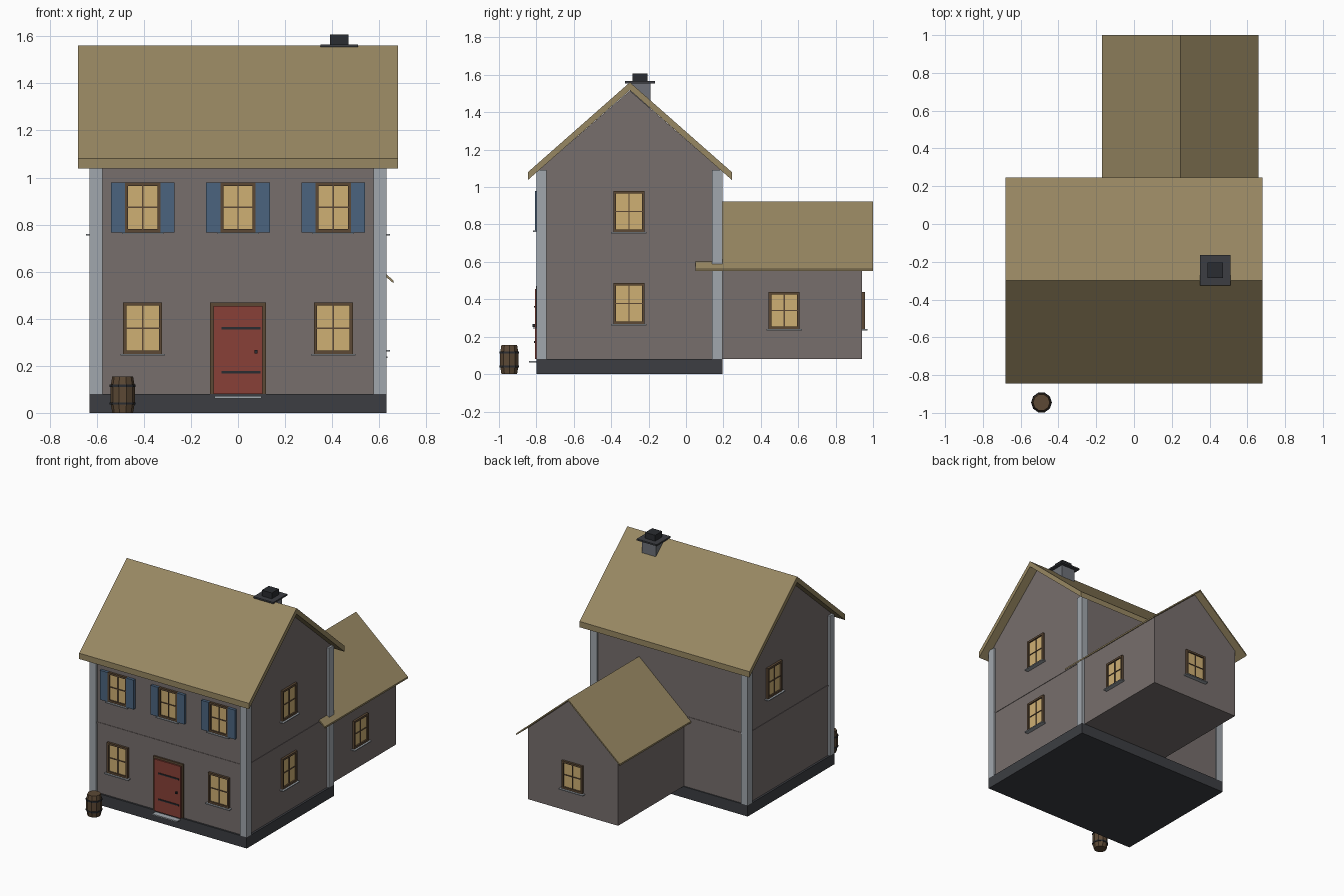
import bpy, bmesh, math
from mathutils import Matrix, Vector

if "Cube" in bpy.data.objects:
    bpy.data.objects.remove(bpy.data.objects["Cube"])


def mat(name, r, g, b):
    # display colour to linear
    m = bpy.data.materials.new(name)
    m.diffuse_color = [(c / 255) ** 2.2 for c in (r, g, b)] + [1]
    m.use_nodes = True
    m.node_tree.nodes["Principled BSDF"].inputs["Base Color"].default_value = m.diffuse_color
    return m


STONE = mat("dark_stone", 62, 64, 68)
WALL = mat("plaster", 118, 110, 108)
ROOF = mat("roof_tan", 150, 134, 98)
POST = mat("pale_stone", 160, 166, 172)
WOOD = mat("brown_wood", 92, 74, 56)
GLASS = mat("lit_glass", 205, 174, 115)
BLUE = mat("blue_paint", 76, 100, 126)
RED = mat("red_paint", 135, 66, 58)
IRON = mat("iron", 46, 48, 52)
BRICK = mat("chimney_grey", 110, 113, 120)


def finish(name, bm, material):
    bmesh.ops.recalc_face_normals(bm, faces=bm.faces)
    me = bpy.data.meshes.new(name)
    bm.to_mesh(me)
    bm.free()
    me.materials.append(material)
    ob = bpy.data.objects.new(name, me)
    bpy.context.collection.objects.link(ob)
    return ob


def boxes(name, material, *ranges, m=Matrix()):
    # each range is (x0, x1, y0, y1, z0, z1)
    bm = bmesh.new()
    for x0, x1, y0, y1, z0, z1 in ranges:
        c = Vector((x0 + x1, y0 + y1, z0 + z1)) / 2
        s = Matrix.Diagonal((x1 - x0, y1 - y0, z1 - z0, 1))
        bmesh.ops.create_cube(bm, size=1, matrix=m @ Matrix.Translation(c) @ s)
    return finish(name, bm, material)


def prism(name, material, profile, axis, a, b):
    # extrude a (horizontal, z) profile along x or y
    bm = bmesh.new()
    place = (lambda p, t: (t, p[0], p[1])) if axis == "x" else (lambda p, t: (p[0], t, p[1]))
    face = bm.faces.new([bm.verts.new(place(p, a)) for p in profile])
    ext = bmesh.ops.extrude_face_region(bm, geom=[face])
    move = Vector((b - a, 0, 0)) if axis == "x" else Vector((0, b - a, 0))
    bmesh.ops.translate(bm, vec=move, verts=[v for v in ext["geom"] if isinstance(v, bmesh.types.BMVert)])
    return finish(name, bm, material)


def gable(c, half, z0, z1, apex):
    return [(c - half, z0), (c + half, z0), (c + half, z1), (c, apex), (c - half, z1)]


def gable_roof(c, half, eave, ridge, t):
    return [(c - half, eave), (c, ridge), (c + half, eave),
            (c + half, eave - t), (c, ridge - t), (c - half, eave - t)]


# main house
CY = -0.30
boxes("foundation", STONE, (-0.63, 0.63, -0.80, 0.195, 0, 0.08))
prism("main_walls", WALL, gable(CY, 0.487, 0.08, 1.09, 1.515), "x", -0.615, 0.615)
prism("main_roof", ROOF, gable_roof(CY, 0.545, 1.08, 1.56, 0.042), "x", -0.68, 0.68)
boxes("corner_posts", POST, *[(x, x + 0.055, y, y + 0.055, 0.08, 1.09)
                              for x in (-0.63, 0.575) for y in (-0.80, 0.14)])
boxes("belt_course", WALL, (-0.618, 0.618, -0.79, 0.19, 0.58, 0.59))

# rear annex
AX = 0.245
prism("annex_walls", WALL, gable(AX, 0.36, 0.08, 0.597, 0.908), "y", 0.15, 0.94)
prism("annex_roof", ROOF, gable_roof(AX, 0.415, 0.563, 0.922, 0.012), "y", 0.05, 1.0)

# chimney
boxes("chimney_stack", BRICK, (0.375, 0.485, -0.30, -0.19, 1.38, 1.555))
boxes("chimney_cap", STONE, (0.35, 0.51, -0.325, -0.165, 1.555, 1.566))
boxes("chimney_pot", IRON, (0.39, 0.47, -0.285, -0.205, 1.566, 1.608))


def window(label, x, y, z, turn=0, w=0.083, h=0.11, shutters=False):
    # local frame faces -y, turned to suit its wall
    m = Matrix.Translation((x, y, z)) @ Matrix.Rotation(math.radians(turn), 4, "Z")
    b = 0.014
    boxes(label + "_frame", WOOD,
          (-w, -w + b, -0.016, 0.01, -h, h), (w - b, w, -0.016, 0.01, -h, h),
          (-w + b, w - b, -0.016, 0.01, h - b, h), (-w + b, w - b, -0.016, 0.01, -h, -h + b), m=m)
    boxes(label + "_glass", GLASS, (-w + b, w - b, -0.006, 0.008, -h + b, h - b), m=m)
    boxes(label + "_muntins", WOOD, (-0.003, 0.003, -0.011, 0, -h + b, h - b),
          (-w + b, w - b, -0.011, 0, -0.003, 0.003), m=m)
    boxes(label + "_sill", POST, (-w - 0.012, w + 0.012, -0.03, 0.005, -h - 0.007, -h), m=m)
    if shutters:
        boxes(label + "_shutters", BLUE, *[(s - 0.03, s + 0.03, -0.02, 0.005, -h, h)
                                           for s in (-0.105, 0.105)], m=m)


FRONT = -0.787
for i, x in enumerate((-0.405, 0, 0.405)):
    window(f"upper_window_{i}", x, FRONT, 0.873, w=0.076, h=0.106, shutters=True)
    if x:
        window(f"lower_window_{i}", x, FRONT, 0.36)
for i, z in enumerate((0.87, 0.378)):
    window(f"right_window_{i}", 0.615, -0.305, z, 90)
window("left_window", -0.615, -0.12, 0.87, -90)
window("annex_side_window", 0.605, 0.525, 0.34, 90, h=0.1)
window("annex_back_window", AX, 0.94, 0.34, 180, h=0.1)

# front door
boxes("door_frame", WOOD, (-0.12, 0.12, -0.798, -0.78, 0.08, 0.47))
boxes("door", RED, (-0.105, 0.105, -0.808, -0.79, 0.08, 0.455))
boxes("door_hinges", IRON, *[(-0.07, 0.095, -0.813, -0.80, z, z + 0.01) for z in (0.167, 0.355)])
boxes("door_handle", IRON, (0.07, 0.082, -0.82, -0.80, 0.253, 0.267))
boxes("door_step", POST, (-0.10, 0.10, -0.84, -0.79, 0.062, 0.071))


def ring_stack(name, material, profile, sides=10):
    # faceted revolve of (radius, z) with flat ends
    bm = bmesh.new()
    rings = [[bm.verts.new((-0.49 + r * math.cos(2 * math.pi * k / sides),
                            -0.945 + r * math.sin(2 * math.pi * k / sides), z))
              for k in range(sides)] for r, z in profile]
    for lo, hi in zip(rings, rings[1:]):
        for k in range(sides):
            n = (k + 1) % sides
            bm.faces.new((lo[k], lo[n], hi[n], hi[k]))
    bm.faces.new(rings[0])
    bm.faces.new(rings[-1])
    return finish(name, bm, material)


# barrel by the front corner
ring_stack("barrel", WOOD, [(0.044, 0), (0.052, 0.045), (0.052, 0.11), (0.044, 0.155)])
for i, z in enumerate((0.035, 0.11)):
    ring_stack(f"barrel_hoop_{i}", IRON, [(0.055, z), (0.055, z + 0.01)])
